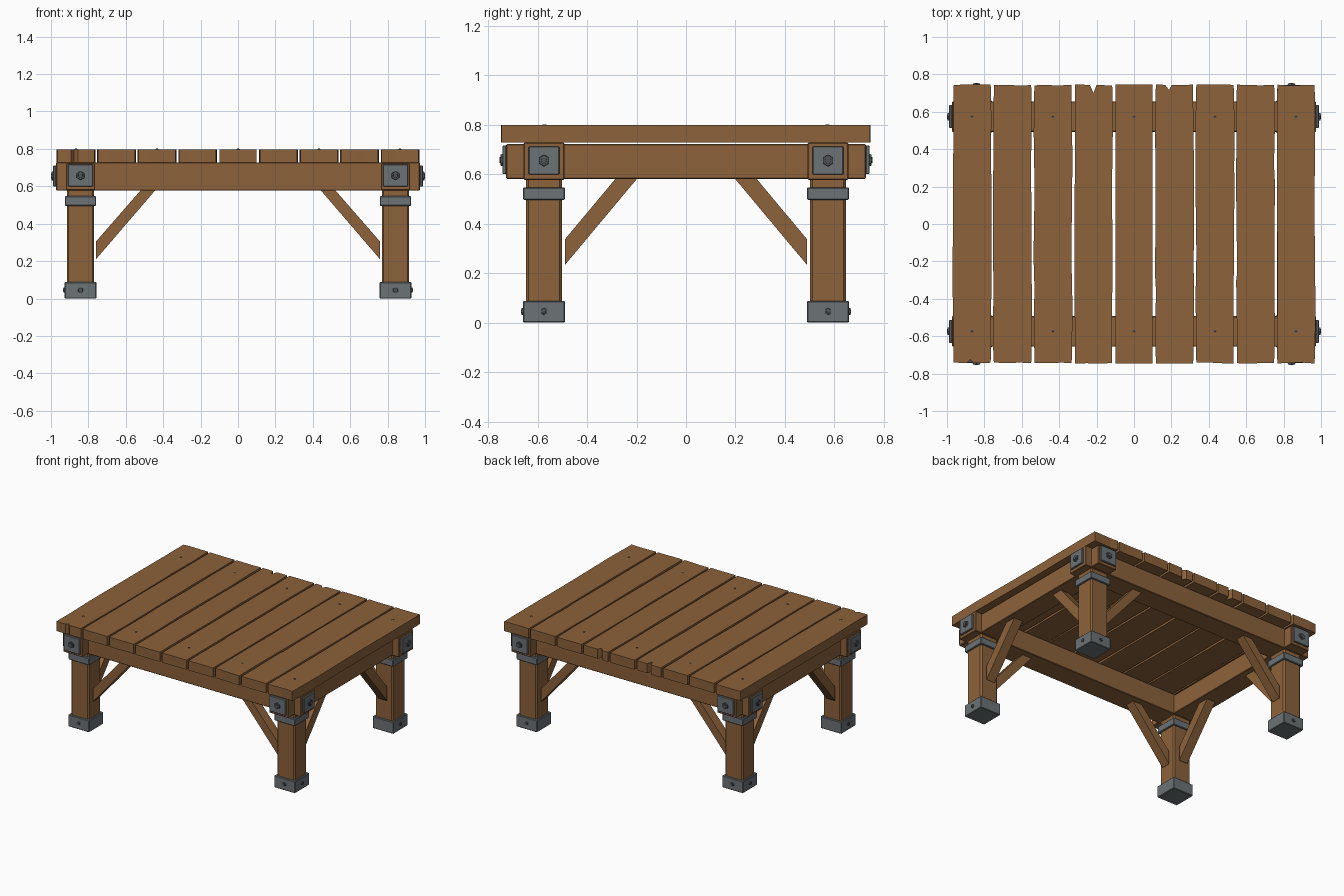
import bpy, bmesh, math, random
from mathutils import Vector, Matrix

if "Cube" in bpy.data.objects:
    bpy.data.objects.remove(bpy.data.objects["Cube"])

random.seed(4)

def mat(name, col):
    m = bpy.data.materials.new(name)
    m.diffuse_color = (*col, 1)
    m.use_nodes = True
    m.node_tree.nodes["Principled BSDF"].inputs["Base Color"].default_value = m.diffuse_color
    return m

WOOD = mat("brown wood", (0.262, 0.122, 0.043))
IRON = mat("grey iron", (0.150, 0.170, 0.181))
BOLT = mat("dark bolt", (0.080, 0.090, 0.098))

def finish(name, bm, material):
    bmesh.ops.recalc_face_normals(bm, faces=bm.faces)
    me = bpy.data.meshes.new(name)
    bm.to_mesh(me)
    bm.free()
    me.materials.append(material)
    ob = bpy.data.objects.new(name, me)
    bpy.context.collection.objects.link(ob)
    return ob

def box(name, lo, hi, material, bevel=0.0, vertical_only=False):
    bm = bmesh.new()
    bmesh.ops.create_cube(bm, size=1)
    for v in bm.verts:
        v.co = Vector([(l + h) / 2 + c * abs(h - l) for l, h, c in zip(lo, hi, v.co)])
    if bevel:
        edges = [e for e in bm.edges if not vertical_only
                 or abs(e.verts[0].co.z - e.verts[1].co.z) > 1e-4]
        bmesh.ops.bevel(bm, geom=edges, offset=bevel, segments=1, affect='EDGES')
    return finish(name, bm, material)

def prism(name, pts, offset, material):
    """Extrude a closed polygon of 3D points by an offset vector."""
    bm = bmesh.new()
    f = bm.faces.new([bm.verts.new(p) for p in pts])
    r = bmesh.ops.extrude_face_region(bm, geom=[f])
    bmesh.ops.translate(bm, vec=offset,
                        verts=[g for g in r["geom"] if isinstance(g, bmesh.types.BMVert)])
    return finish(name, bm, material)

def bolt(name, pos, direction, radius, height):
    """Hex head with a small round tip, starting at pos and pointing outwards."""
    bm = bmesh.new()
    for r, z0, z1, n in ((radius, -0.006, height * 0.7, 6), (radius * 0.55, 0, height, 10)):
        bmesh.ops.create_cone(bm, cap_ends=True, segments=n, radius1=r, radius2=r * 0.9,
                              depth=z1 - z0, matrix=Matrix.Translation((0, 0, (z0 + z1) / 2)))
    rot = Vector(direction).to_track_quat('Z', 'Y').to_matrix().to_4x4()
    bm.transform(Matrix.Translation(pos) @ rot)
    return finish(name, bm, BOLT)

LX, LY = 0.842, 0.574      # leg centres
TOP = 0.798

# table-top planks with worn edges; notches: plank -> (x offset, end, depth)
notches = {0: (0.01, -1, 0.02), 3: (0.0, 1, 0.045), 5: (0.03, 1, 0.028)}
for i in range(9):
    cx, hw = (i - 4) * 0.2165, 0.103
    j = 0.0 if i == 4 else 0.005
    w = lambda: random.uniform(-j, j * 0.4)
    ring = []
    for end in (-1, 1):
        # one plank end, then the long side that follows it
        xs = [-hw * 0.97, -hw * 0.4, hw * 0.35, hw * 0.97]
        row = [(x, 0.745 + w()) for x in xs]
        if i in notches and notches[i][1] == end:
            nx, _, d = notches[i]
            nx *= -end
            row[1:3] = [(nx - 0.02, 0.744), (nx, 0.745 - d), (nx + 0.016, 0.743)]
        side = [(hw + w(), y + random.uniform(-0.06, 0.06)) for y in (0.6, 0.3, 0.22, -0.15, -0.5)]
        if i == 4:
            side = []
        # local +y is outwards; rotate half a turn for the second end
        s = 1 if end == 1 else -1
        ring += [(cx + s * x, s * y) for x, y in row + side]
    prism(f"plank_{i + 1}", [(x, y, 0.727) for x, y in ring], (0, 0, TOP - 0.727), WOOD)
    # nails on every second plank
    if i % 2 == 0:
        for sy in (-1, 1):
            bolt(f"nail_{i + 1}", (cx, sy * 0.572, TOP), (0, 0, 1), 0.009, 0.003)

# frame beams crossing above the legs
for s in (-1, 1):
    n = "front" if s < 0 else "back"
    box(f"{n}_beam", (-0.973, s * LY - 0.082, 0.577), (0.973, s * LY + 0.082, 0.7275), WOOD, 0.004)
    n = "left" if s < 0 else "right"
    box(f"{n}_beam", (s * LX - 0.078, -0.727, 0.58), (s * LX + 0.078, 0.727, 0.722), WOOD, 0.004)

# legs and everything attached to them
for sx in (-1, 1):
    for sy in (-1, 1):
        tag = ("front" if sy < 0 else "back") + "_" + ("left" if sx < 0 else "right")
        cx, cy = sx * LX, sy * LY

        def block(name, r, z0, z1, m, bev, vert=False):
            box(f"{tag}_{name}", (cx - r, cy - r, z0), (cx + r, cy + r, z1), m, bev, vert)

        block("leg", 0.073, 0.02, 0.60, WOOD, 0.010, True)
        block("foot_cap", 0.085, 0.0, 0.088, IRON, 0.004)
        block("leg_band", 0.084, 0.495, 0.547, IRON, 0.004)

        # foot bolts on the outer faces
        bolt(f"{tag}_foot_bolt_x", (cx + sx * 0.085, cy, 0.045), (sx, 0, 0), 0.015, 0.008)
        bolt(f"{tag}_foot_bolt_y", (cx, cy + sy * 0.085, 0.045), (0, sy, 0), 0.015, 0.008)

        # bolted plates on the beam ends
        box(f"{tag}_plate_x", (sx * 0.980 - 0.008, cy - 0.062, 0.598),
            (sx * 0.980 + 0.008, cy + 0.062, 0.712), IRON, 0.003)
        box(f"{tag}_plate_y", (cx - 0.066, sy * 0.734 - 0.008, 0.600),
            (cx + 0.066, sy * 0.734 + 0.008, 0.716), IRON, 0.003)
        bolt(f"{tag}_plate_bolt_x", (sx * 0.988, cy, 0.655), (sx, 0, 0), 0.025, 0.012)
        bolt(f"{tag}_plate_bolt_y", (cx, sy * 0.742, 0.657), (0, sy, 0), 0.025, 0.012)

        # diagonal braces, ends cut flush with the leg and the beam
        t = 0.035
        prof = [(0.76, 0.209), (0.76, 0.304), (0.515, 0.585), (0.437, 0.585)]
        prism(f"{tag}_brace_x", [(sx * a, cy - t, z) for a, z in prof], (0, 2 * t, 0), WOOD)
        prof = [(0.49, 0.232), (0.49, 0.336), (0.282, 0.585), (0.195, 0.585)]
        prism(f"{tag}_brace_y", [(cx - t, sy * a, z) for a, z in prof], (2 * t, 0, 0), WOOD)
